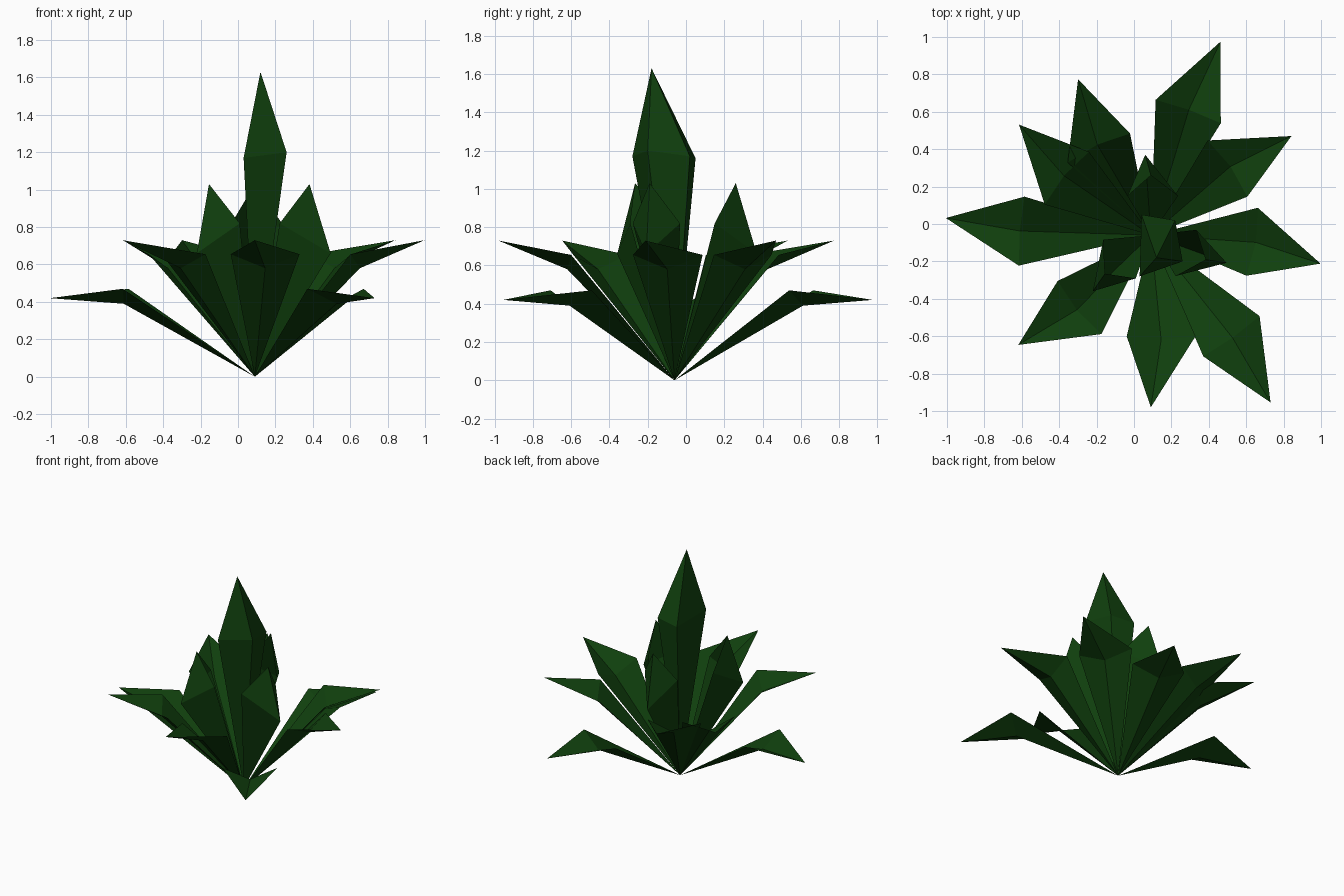
import bpy, math
from mathutils import Vector

if "Cube" in bpy.data.objects:
    bpy.data.objects.remove(bpy.data.objects["Cube"])

BASE = Vector((0.09, -0.06, 0.0))
mat = bpy.data.materials.new("leaf_green")
mat.diffuse_color = (0.005, 0.05, 0.004, 1)
mat.use_nodes = True
mat.node_tree.nodes["Principled BSDF"].inputs["Base Color"].default_value = mat.diffuse_color


def make_mesh(name, verts, faces):
    me = bpy.data.meshes.new(name)
    me.from_pydata(verts, [], faces)
    me.materials.append(mat)
    ob = bpy.data.objects.new(name, me)
    bpy.context.collection.objects.link(ob)
    return ob


def leaf(name, azimuth, tip, crease, side, width, shift, side_shift):
    """Folded leaf; tip, crease and side are (radius, height) pairs."""
    a = math.radians(azimuth)
    out = Vector((math.cos(a), math.sin(a), 0))
    lat = Vector((-math.sin(a), math.cos(a), 0))

    def pt(rz, across):
        return BASE + out * rz[0] + lat * across + Vector((0, 0, rz[1]))

    verts = [BASE, pt(side, side_shift + width), pt(crease, shift),
             pt(side, side_shift - width), pt(tip, 0)]
    make_mesh(name, verts, [(0, 2, 1), (1, 2, 4), (0, 3, 2), (2, 3, 4)])


# low spreading leaves
for i, az in enumerate((70.2, 175.2, -54.4)):
    leaf(f"low_leaf_{i}", az, (1.10, 0.42), (0.70, 0.39), (0.69, 0.47), 0.185, 0.036, 0.036)

# middle ring of leaves
for i, az in enumerate((35.2, -9.5, -90, -140.4, 140, 115)):
    leaf(f"middle_leaf_{i}", az, (0.92, 0.73), (0.56, 0.58), (0.54, 0.655), 0.184, 0.055, 0.055)

# upright inner leaves, tips curling inward
for i, az in enumerate((90, 220, -24)):
    leaf(f"inner_leaf_{i}", az, (0.32, 1.03), (0.43, 0.66), (0.21, 0.82), 0.135, 0.03, -0.01)

# tall faceted centre spike
ring = [(0.03, -0.28, 1.17), (0.26, -0.2, 1.2), (0.22, 0.02, 1.17), (0.04, 0.05, 1.16)]
verts = [BASE, *ring, (0.12, -0.18, 1.63)]
faces = []
for i in range(4):
    j = (i + 1) % 4
    faces += [(0, j + 1, i + 1), (i + 1, j + 1, 5)]
make_mesh("centre_spike", verts, faces)
